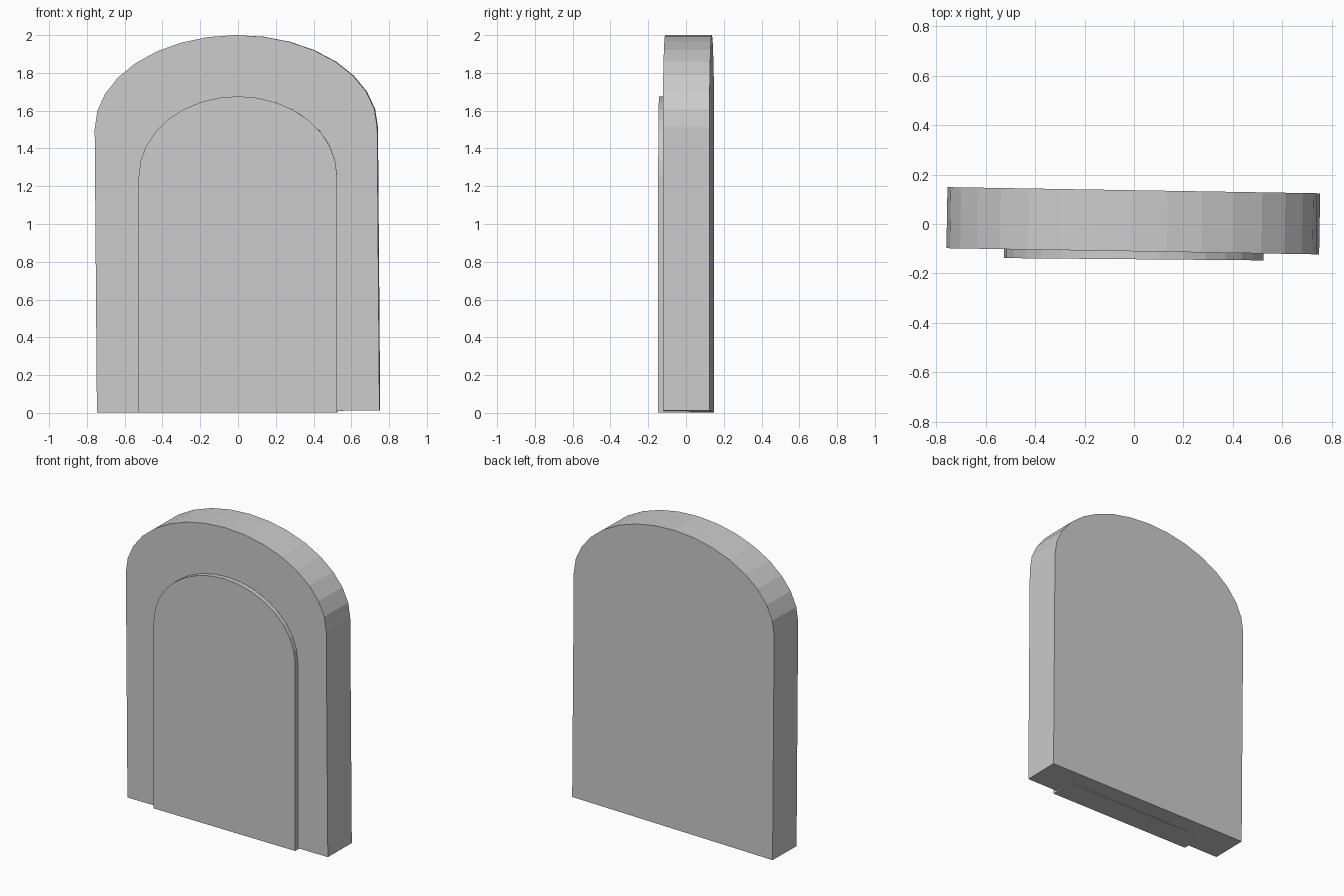
import bpy, bmesh, math

cube = bpy.data.objects.get("Cube")
if cube:
    bpy.data.objects.remove(cube, do_unlink=True)

# Single plain grey
grey = bpy.data.materials.new("plain_grey")
grey.use_nodes = True
colour = (0.6, 0.6, 0.6, 1)
grey.diffuse_color = colour
grey.node_tree.nodes["Principled BSDF"].inputs["Base Color"].default_value = colour


def arched_slab(name, half_width, spring, top, depth, location, roll, yaw, segments=16):
    """Extruded panel with an elliptical arch; origin at the bottom centre."""
    bm = bmesh.new()
    outline = [(-half_width, 0), (half_width, 0)]
    for i in range(segments + 1):
        a = math.pi * i / segments
        outline.append((half_width * math.cos(a), spring + (top - spring) * math.sin(a)))
    front = bm.faces.new([bm.verts.new((x, -depth / 2, z)) for x, z in outline])
    extruded = bmesh.ops.extrude_face_region(bm, geom=[front], use_keep_orig=True)
    back = [v for v in extruded["geom"] if isinstance(v, bmesh.types.BMVert)]
    bmesh.ops.translate(bm, verts=back, vec=(0, depth, 0))
    bmesh.ops.recalc_face_normals(bm, faces=bm.faces)
    mesh = bpy.data.meshes.new(name)
    bm.to_mesh(mesh)
    bm.free()
    mesh.materials.append(grey)
    obj = bpy.data.objects.new(name, mesh)
    obj.location = location
    obj.rotation_euler = (0, math.radians(roll), math.radians(yaw))
    bpy.context.collection.objects.link(obj)
    return obj


# Thick arched body, leaning a touch
arched_slab("body_slab", 0.748, 1.5, 1.993, 0.247, (0.003, 0.013, 0.007), -0.45, -0.95)
# Raised arched panel set into the front
arched_slab("front_panel", 0.525, 1.25, 1.673, 0.165, (0, -0.06, 0.003), 0, -0.5)
